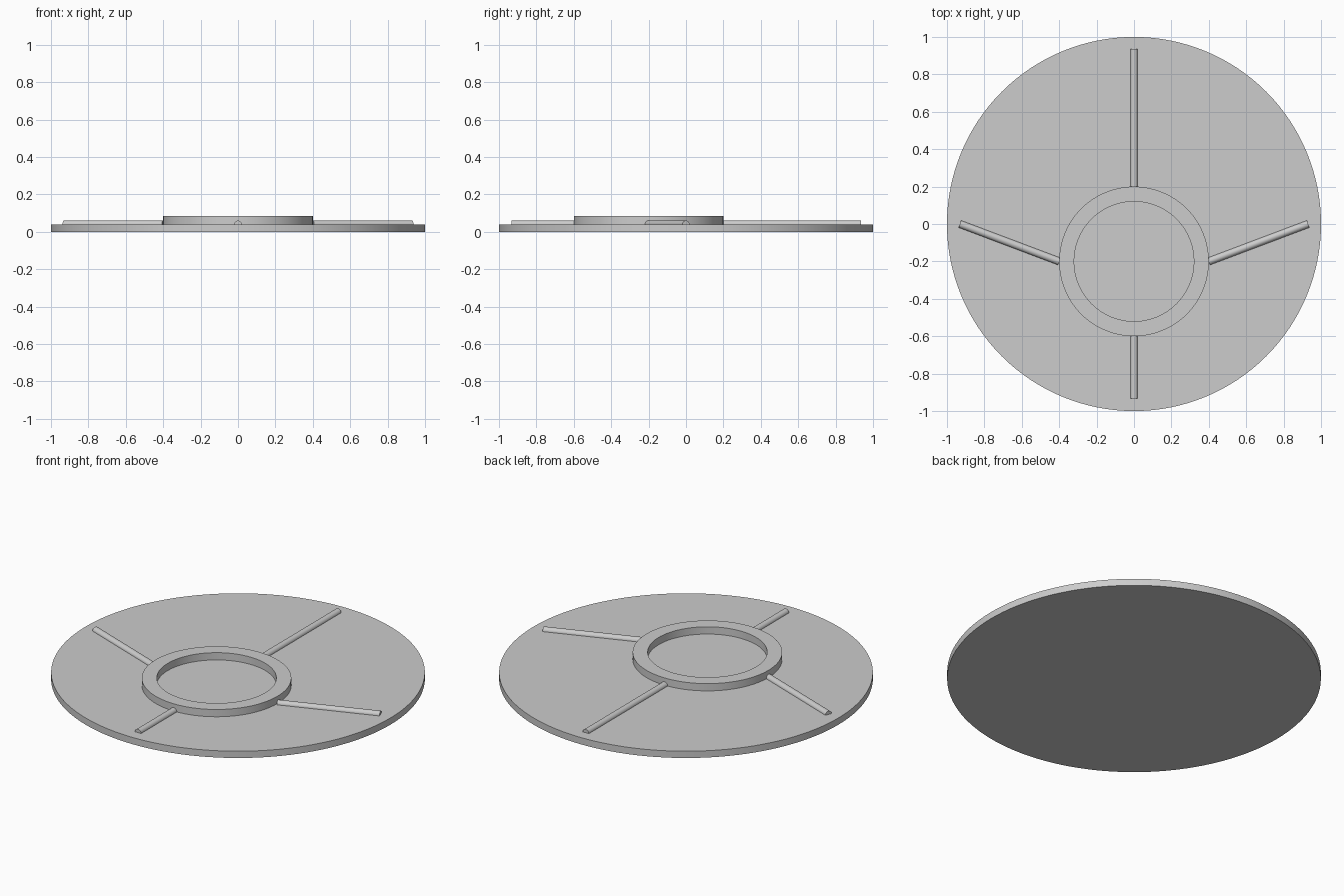
import bpy, bmesh, math
from mathutils import Vector

if "Cube" in bpy.data.objects:
    bpy.data.objects.remove(bpy.data.objects["Cube"])

grey = bpy.data.materials.new("light_grey")
grey.diffuse_color = (0.604, 0.604, 0.604, 1)
grey.use_nodes = True
grey.node_tree.nodes["Principled BSDF"].inputs["Base Color"].default_value = grey.diffuse_color

RING_Y = -0.2     # ring centre, offset toward the front
PLATE_TOP = 0.04


def finish(obj, name):
    obj.name = name
    obj.data.name = name
    obj.data.materials.append(grey)
    bpy.ops.object.select_all(action='DESELECT')
    obj.select_set(True)
    bpy.context.view_layer.objects.active = obj
    bpy.ops.object.shade_smooth_by_angle(angle=math.radians(30))


def rod(name, start, end, radius=0.02):
    """Round rod half sunk into the plate, between two xy points."""
    a = Vector((*start, PLATE_TOP))
    b = Vector((*end, PLATE_TOP))
    bpy.ops.mesh.primitive_cylinder_add(
        vertices=32, radius=radius, depth=(b - a).length, location=(a + b) / 2,
        rotation=(b - a).to_track_quat('Z', 'Y').to_euler())
    finish(bpy.context.object, name)


# Round base plate
bpy.ops.mesh.primitive_cylinder_add(vertices=128, radius=1, depth=PLATE_TOP,
                                    location=(0, 0, PLATE_TOP / 2))
finish(bpy.context.object, "base_plate")

# Raised ring: rectangular section spun around its axis
bm = bmesh.new()
section = [(0.32, PLATE_TOP), (0.4, PLATE_TOP), (0.4, 0.083), (0.32, 0.083)]
verts = [bm.verts.new((r, 0, z)) for r, z in section]
edges = [bm.edges.new((verts[i], verts[(i + 1) % 4])) for i in range(4)]
bmesh.ops.spin(bm, geom=verts + edges, cent=(0, 0, 0), axis=(0, 0, 1),
               angle=math.tau, steps=96, use_merge=True)
bmesh.ops.remove_doubles(bm, verts=bm.verts, dist=1e-5)
bmesh.ops.recalc_face_normals(bm, faces=bm.faces)
mesh = bpy.data.meshes.new("raised_ring")
bm.to_mesh(mesh)
bm.free()
ring = bpy.data.objects.new("raised_ring", mesh)
ring.location = (0, RING_Y, 0)
bpy.context.collection.objects.link(ring)
finish(ring, "raised_ring")

# Four rods running from the ring toward the rim
rod("back_rod", (0, 0.19), (0, 0.935))
rod("front_rod", (0, -0.59), (0, -0.933))
for side, label in ((1, "right"), (-1, "left")):
    rod(label + "_rod", (side * 0.4, RING_Y), (side * 0.931, 0.0))
